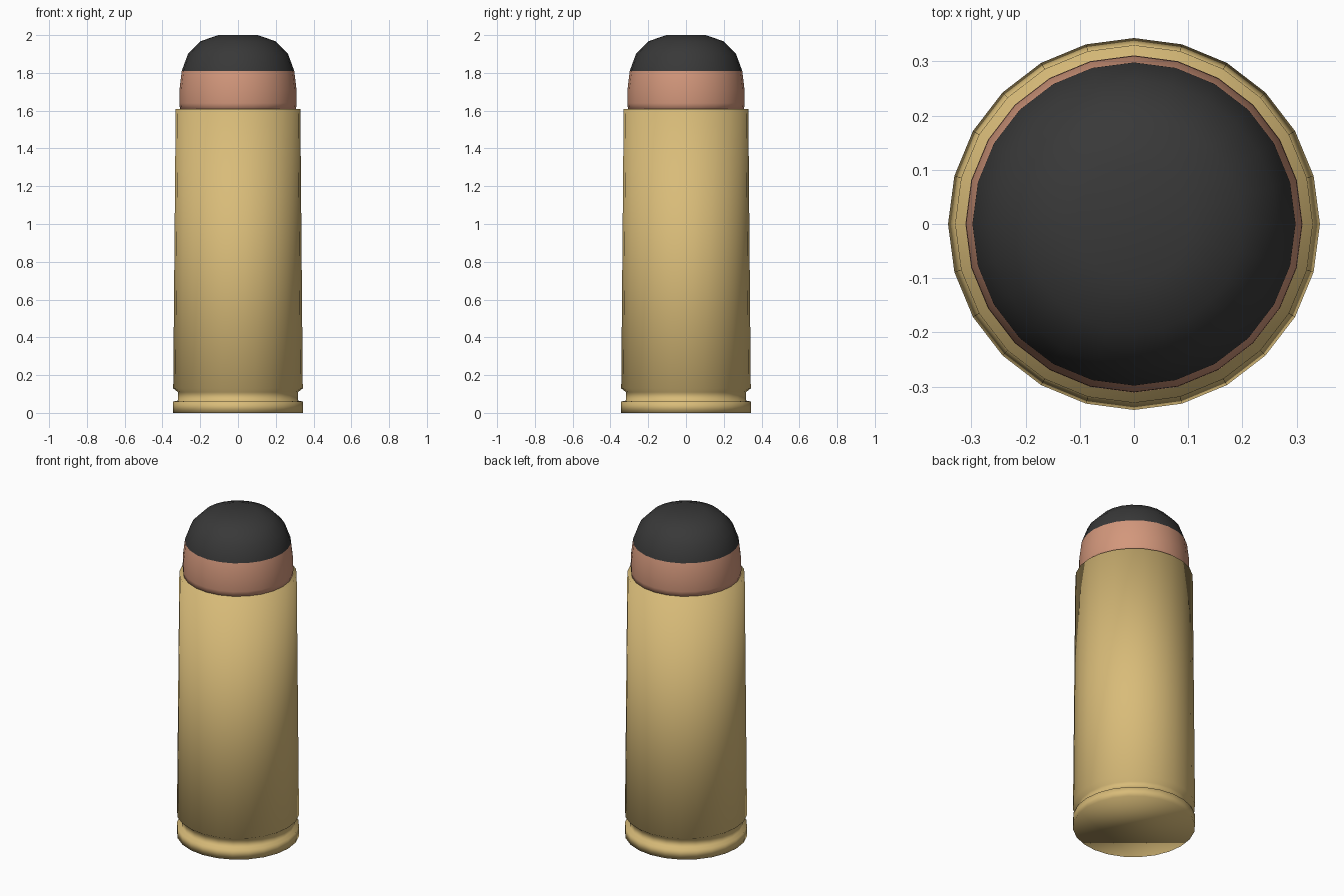
import bpy
import bmesh
from math import cos, sin, tau

cube = bpy.data.objects.get("Cube")
if cube:
    bpy.data.objects.remove(cube, do_unlink=True)

SIDES = 24


def material(name, colour):
    mat = bpy.data.materials.new(name)
    mat.use_nodes = True
    mat.diffuse_color = (*colour, 1)
    mat.node_tree.nodes["Principled BSDF"].inputs["Base Color"].default_value = (*colour, 1)
    return mat


def lathe(name, profile, mats, split=None):
    """Spin (radius, z) points about z; faces above split take the second material."""
    bm = bmesh.new()
    rings = [[bm.verts.new((r * cos(tau * i / SIDES), r * sin(tau * i / SIDES), z))
              for i in range(SIDES)] for r, z in profile]
    for low, high in zip(rings, rings[1:]):
        for i in range(SIDES):
            j = (i + 1) % SIDES
            bm.faces.new((low[i], low[j], high[j], high[i]))
    bm.faces.new(rings[0][::-1])
    bm.faces.new(rings[-1])
    for f in bm.faces:
        f.smooth = True
        if split and f.calc_center_median().z > split:
            f.material_index = 1
    mesh = bpy.data.meshes.new(name)
    bm.to_mesh(mesh)
    bm.free()
    for mat in mats:
        mesh.materials.append(mat)
    obj = bpy.data.objects.new(name, mesh)
    bpy.context.collection.objects.link(obj)
    return obj


brass = material("brass", (0.69, 0.5, 0.19))
copper = material("copper", (0.65, 0.31, 0.2))
charcoal = material("charcoal", (0.04, 0.04, 0.04))

# Case with rim, groove and slightly tapered wall
lathe("case", [(0.343, 0), (0.343, 0.06), (0.318, 0.065), (0.318, 0.11),
               (0.343, 0.13), (0.33, 1.61)], [brass])

# Rounded nose: copper band with a dark tip
lathe("nose", [(0.306, 1.6), (0.311, 1.64), (0.31, 1.71), (0.298, 1.81),
               (0.265, 1.9), (0.2, 1.967), (0.105, 2)], [copper, charcoal], split=1.81)
